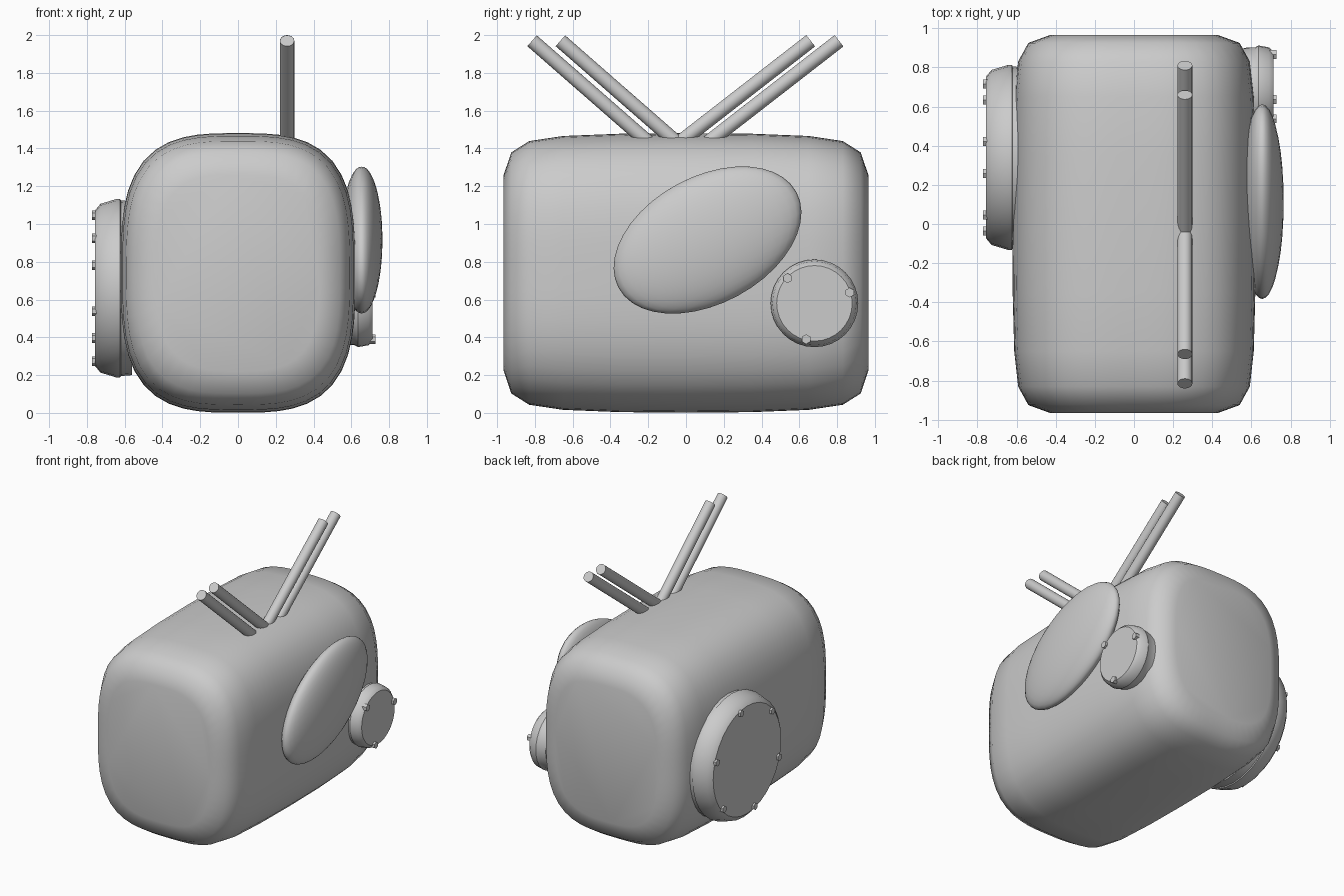
import bpy, bmesh
from math import sin, cos, pi, radians
from mathutils import Vector, Matrix

if "Cube" in bpy.data.objects:
    bpy.data.objects.remove(bpy.data.objects["Cube"])


def loft(name, rings, angle=35):
    """Skin a list of closed rings, capping both ends."""
    bm = bmesh.new()
    rows = [[bm.verts.new(p) for p in ring] for ring in rings]
    n = len(rows[0])
    for a, b in zip(rows, rows[1:]):
        for i in range(n):
            j = (i + 1) % n
            bm.faces.new((a[i], a[j], b[j], b[i]))
    bm.faces.new(rows[0])
    bm.faces.new(rows[-1])
    bmesh.ops.recalc_face_normals(bm, faces=bm.faces)
    me = bpy.data.meshes.new(name)
    bm.to_mesh(me)
    bm.free()
    ob = bpy.data.objects.new(name, me)
    bpy.context.collection.objects.link(ob)
    smooth(ob, angle)
    return ob


def smooth(ob, angle=35):
    bpy.ops.object.select_all(action='DESELECT')
    ob.select_set(True)
    bpy.context.view_layer.objects.active = ob
    bpy.ops.object.shade_smooth_by_angle(angle=radians(angle))


def squircle(y, hx, hz, n=56, e=3.15):
    pts = []
    for i in range(n):
        c, s = cos(2 * pi * i / n), sin(2 * pi * i / n)
        k = (abs(c) ** e + abs(s) ** e) ** (-1 / e)
        pts.append((hx * k * c, y, 0.741 + hz * k * s))
    return pts


def disc(name, y, z, profile, n=32):
    """Round plate facing along x; profile holds (x, radius)."""
    return loft(name, [[(x, y + r * cos(2 * pi * i / n), z + r * sin(2 * pi * i / n))
                        for i in range(n)] for x, r in profile])


def rod(name, p, q, r, n):
    p, q = Vector(p), Vector(q)
    bpy.ops.mesh.primitive_cylinder_add(vertices=n, radius=r, depth=(q - p).length,
                                        location=(p + q) / 2)
    ob = bpy.context.object
    ob.name = name
    ob.rotation_euler = (q - p).to_track_quat('Z', 'Y').to_euler()
    smooth(ob)


def bolts(name, x0, x1, y, z, r, count, start):
    for k in range(count):
        a = radians(start + 360 * k / count)
        by, bz = y + r * cos(a), z + r * sin(a)
        rod(f"{name}_{k + 1}", (x0, by, bz), (x1, by, bz), 0.026, 6)


# Body: soft rounded box lofted along y, symmetric front to back
half = [(0.965, 0.43, 0.52), (0.925, 0.54, 0.638), (0.83, 0.592, 0.698),
        (0.65, 0.612, 0.725), (0.35, 0.62, 0.737)]
loft("body", [squircle(-y, hx, hz) for y, hx, hz in half]
     + [squircle(0, 0.622, 0.74)]
     + [squircle(y, hx, hz) for y, hx, hz in reversed(half)], 60)

# Large cover on the left side
disc("large_cover", 0.34, 0.66, [(-0.56, 0.46), (-0.62, 0.465), (-0.624, 0.472), (-0.645, 0.472),
                                 (-0.728, 0.447), (-0.757, 0.412)])
bolts("large_cover_bolt", -0.74, -0.772, 0.34, 0.66, 0.395, 6, 18)

# Small cover on the right side
disc("small_cover", 0.68, 0.58, [(0.56, 0.22), (0.618, 0.222), (0.635, 0.232), (0.69, 0.222),
                                 (0.712, 0.2)])
bolts("small_cover_bolt", 0.69, 0.727, 0.68, 0.58, 0.195, 3, 17)

# Tilted oval pad on the right side
bpy.ops.mesh.primitive_uv_sphere_add(segments=36, ring_count=20, radius=1)
pad = bpy.context.object
pad.name = "oval_pad"
pad.data.transform(Matrix.Translation((0.655, 0.114, 0.915)) @ Matrix.Rotation(radians(28.3), 4, 'X')
                   @ Matrix.Diagonal((0.11, 0.535, 0.336, 1)))
smooth(pad, 60)

# Pairs of slanted rods on top
for i, (y0, y1) in enumerate([(-0.14, -0.815), (0.01, -0.665), (-0.1, 0.66), (0.05, 0.81)]):
    rod(f"top_rod_{i + 1}", (0.26, y0, 1.38), (0.26, y1, 1.97), 0.038, 20)
